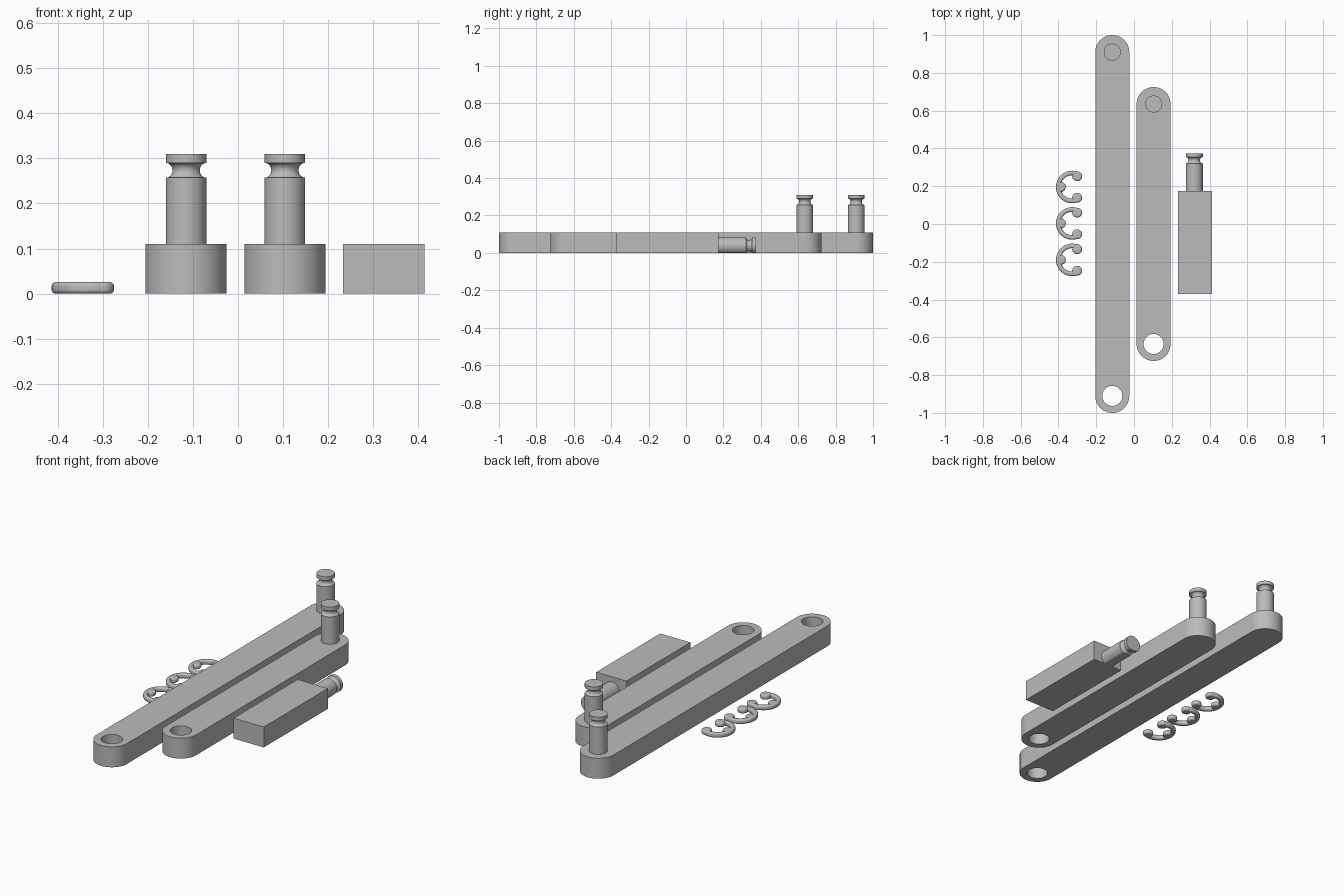
import bpy, bmesh
from math import sin, cos, pi, radians
from mathutils import Matrix, Vector

if "Cube" in bpy.data.objects:
    bpy.data.objects.remove(bpy.data.objects["Cube"])

grey = bpy.data.materials.new("plain grey")
GREY = (0.5, 0.5, 0.5, 1)
grey.diffuse_color = GREY
grey.use_nodes = True
grey.node_tree.nodes["Principled BSDF"].inputs["Base Color"].default_value = GREY

HEIGHT = 0.11       # thickness of bars and block
BAR_R = 0.09        # half width of bars
PIN_R = 0.045
HOLE_R = 0.053
CLIP_H = 0.026


def finish(name, bm, matrix=Matrix()):
    bm.transform(matrix)
    bmesh.ops.recalc_face_normals(bm, faces=bm.faces)
    mesh = bpy.data.meshes.new(name)
    bm.to_mesh(mesh)
    bm.free()
    mesh.materials.append(grey)
    obj = bpy.data.objects.new(name, mesh)
    bpy.context.collection.objects.link(obj)
    bpy.ops.object.select_all(action='DESELECT')
    obj.select_set(True)
    bpy.context.view_layer.objects.active = obj
    bpy.ops.object.shade_smooth_by_angle(angle=radians(35))
    return obj


def add_loop(bm, points):
    verts = [bm.verts.new(p) for p in points]
    return [bm.edges.new((a, b)) for a, b in zip(verts, verts[1:] + verts[:1])]


def lathe(bm, profile, centre=(0, 0, 0), steps=48):
    """Turn an open (radius, height) profile about the vertical axis."""
    part = bmesh.new()
    verts = [part.verts.new((r, 0, z)) for r, z in profile]
    edges = [part.edges.new(pair) for pair in zip(verts, verts[1:])]
    bmesh.ops.spin(part, geom=verts + edges, axis=(0, 0, 1), cent=(0, 0, 0),
                   angle=2 * pi, steps=steps)
    bmesh.ops.remove_doubles(part, verts=part.verts, dist=1e-5)
    part.transform(Matrix.Translation(centre))
    temp = bpy.data.meshes.new("temp")
    part.to_mesh(temp)
    part.free()
    bm.from_mesh(temp)
    bpy.data.meshes.remove(temp)


def pin_profile(length):
    """Pin with a half-round groove just below its head."""
    g, mid = 0.0165, length - 0.0365
    groove = [(PIN_R - g * 0.9 * cos(a), mid + g * sin(a))
              for a in (radians(d) for d in range(-90, 91, 15))]
    return [(0, -0.01), (PIN_R, -0.01)] + groove + [(PIN_R, length), (0, length)]


def link_bar(name, x, reach):
    # Flat bar with round ends and a hole at the front
    bm = bmesh.new()
    outline = []
    for sign, start in ((1, 0), (-1, pi)):
        outline += [(x + BAR_R * cos(start + pi * i / 32),
                     sign * reach + BAR_R * sin(start + pi * i / 32), 0)
                    for i in range(33)]
    hole = [(x + HOLE_R * cos(2 * pi * i / 48), -reach + HOLE_R * sin(2 * pi * i / 48), 0)
            for i in range(48)]
    edges = add_loop(bm, outline) + add_loop(bm, hole)
    bmesh.ops.triangle_fill(bm, edges=edges, use_beauty=True, normal=(0, 0, 1))
    top = bmesh.ops.extrude_face_region(bm, geom=bm.faces[:], use_keep_orig=True)["geom"]
    bmesh.ops.translate(bm, vec=(0, 0, HEIGHT),
                        verts=[v for v in top if isinstance(v, bmesh.types.BMVert)])
    finish(name, bm)
    # Upright pin at the back
    bm = bmesh.new()
    lathe(bm, pin_profile(0.2), (x, reach, HEIGHT))
    finish(name + "_pin", bm)


link_bar("long_bar", -0.115, 0.91)
link_bar("short_bar", 0.104, 0.635)

# Rectangular block
bm = bmesh.new()
bmesh.ops.create_cube(bm, size=1)
finish("block", bm, Matrix.Translation((0.323, -0.098, HEIGHT / 2))
       @ Matrix.Diagonal((2 * BAR_R, 0.545, HEIGHT, 1)))

# Lying pin on the block's back end, flattened where it meets the ground
bm = bmesh.new()
lathe(bm, pin_profile(0.2))
bm.transform(Matrix.Translation((0.319, 0.174, 0.038)) @ Matrix.Rotation(-pi / 2, 4, 'X'))
cut = bmesh.ops.bisect_plane(bm, geom=bm.verts[:] + bm.edges[:] + bm.faces[:],
                             plane_co=(0, 0, 0), plane_no=(0, 0, -1), clear_outer=True)
rim = [e for e in cut["geom_cut"] if isinstance(e, bmesh.types.BMEdge)]
bmesh.ops.holes_fill(bm, edges=rim)
finish("block_pin", bm)


def rounded_edge(radius, corner=0.009):
    """Outer side of a washer section, from bottom to top."""
    pts = []
    for centre_z, start in ((corner, -90), (CLIP_H - corner, 0)):
        pts += [(radius - corner + corner * cos(radians(start + d)),
                 centre_z + corner * sin(radians(start + d))) for d in range(0, 91, 18)]
    return pts


def retaining_clip(name, y):
    bm = bmesh.new()
    # Open ring
    ring_r, half, opening = 0.074, 0.012, radians(60)
    side = rounded_edge(half)
    section = side + [(-r, z) for r, z in reversed(side)]
    add_loop(bm, [(ring_r + r, 0, z) for r, z in section])
    bmesh.ops.rotate(bm, verts=bm.verts[:], cent=(0, 0, 0),
                     matrix=Matrix.Rotation(opening, 3, 'Z'))
    bmesh.ops.spin(bm, geom=bm.verts[:] + bm.edges[:], axis=(0, 0, 1), cent=(0, 0, 0),
                   angle=2 * pi - 2 * opening, steps=48)
    bmesh.ops.holes_fill(bm, edges=bm.edges[:])
    # Two round tips and the middle tooth
    disc = [(0, 0)] + rounded_edge(0.026) + [(0, CLIP_H)]
    for spot in ((0.026, 0.057, 0), (0.026, -0.057, 0), (-0.06, 0, 0)):
        lathe(bm, disc, spot, 32)
    finish(name, bm, Matrix.Translation((-0.327, y, 0)))


for label, y in (("front", -0.19), ("middle", 0.003), ("back", 0.196)):
    retaining_clip(label + "_clip", y)
